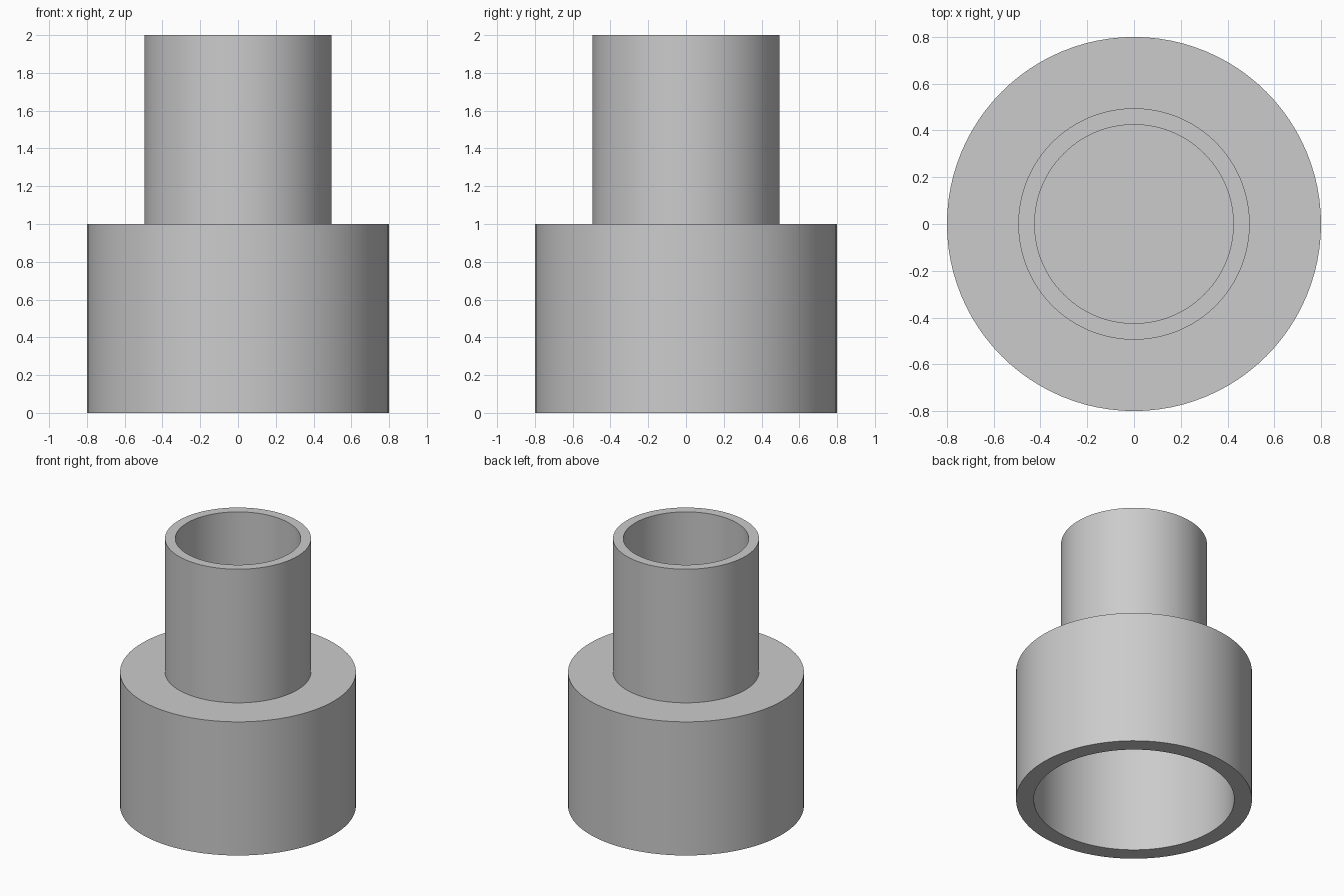
import bpy
import bmesh
import math

cube = bpy.data.objects.get("Cube")
if cube:
    bpy.data.objects.remove(cube, do_unlink=True)

SEGMENTS = 96

grey = bpy.data.materials.new("plain grey")
grey.use_nodes = True
grey.diffuse_color = (0.6, 0.6, 0.6, 1)
grey.node_tree.nodes["Principled BSDF"].inputs["Base Color"].default_value = grey.diffuse_color


def lathe(name, profile, material):
    """Revolve (radius, height) points about z; the ends lie on the axis."""
    bm = bmesh.new()
    verts = [bm.verts.new((r, 0, z)) for r, z in profile]
    edges = [bm.edges.new(pair) for pair in zip(verts, verts[1:])]
    bmesh.ops.spin(bm, geom=verts + edges, cent=(0, 0, 0), axis=(0, 0, 1),
                   angle=math.tau, steps=SEGMENTS, use_duplicate=False)
    bmesh.ops.remove_doubles(bm, verts=bm.verts[:], dist=0.0001)
    bmesh.ops.recalc_face_normals(bm, faces=bm.faces[:])
    mesh = bpy.data.meshes.new(name)
    bm.to_mesh(mesh)
    bm.free()
    mesh.materials.append(material)
    obj = bpy.data.objects.new(name, mesh)
    bpy.context.collection.objects.link(obj)
    bpy.ops.object.select_all(action="DESELECT")
    obj.select_set(True)
    bpy.context.view_layer.objects.active = obj
    bpy.ops.object.shade_smooth_by_angle(angle=math.radians(30))
    return obj


# Wide socket and narrow collar share one wall, with a web between their bores
socket_radius, socket_bore = 0.8, 0.68
collar_radius, collar_bore = 0.495, 0.425
web_bottom, shoulder, top = 0.88, 1.0, 2.0

lathe("stepped_sleeve", [
    (0, web_bottom),
    (socket_bore, web_bottom),
    (socket_bore, 0),
    (socket_radius, 0),
    (socket_radius, shoulder),
    (collar_radius, shoulder),
    (collar_radius, top),
    (collar_bore, top),
    (collar_bore, shoulder),
    (0, shoulder),
], grey)
